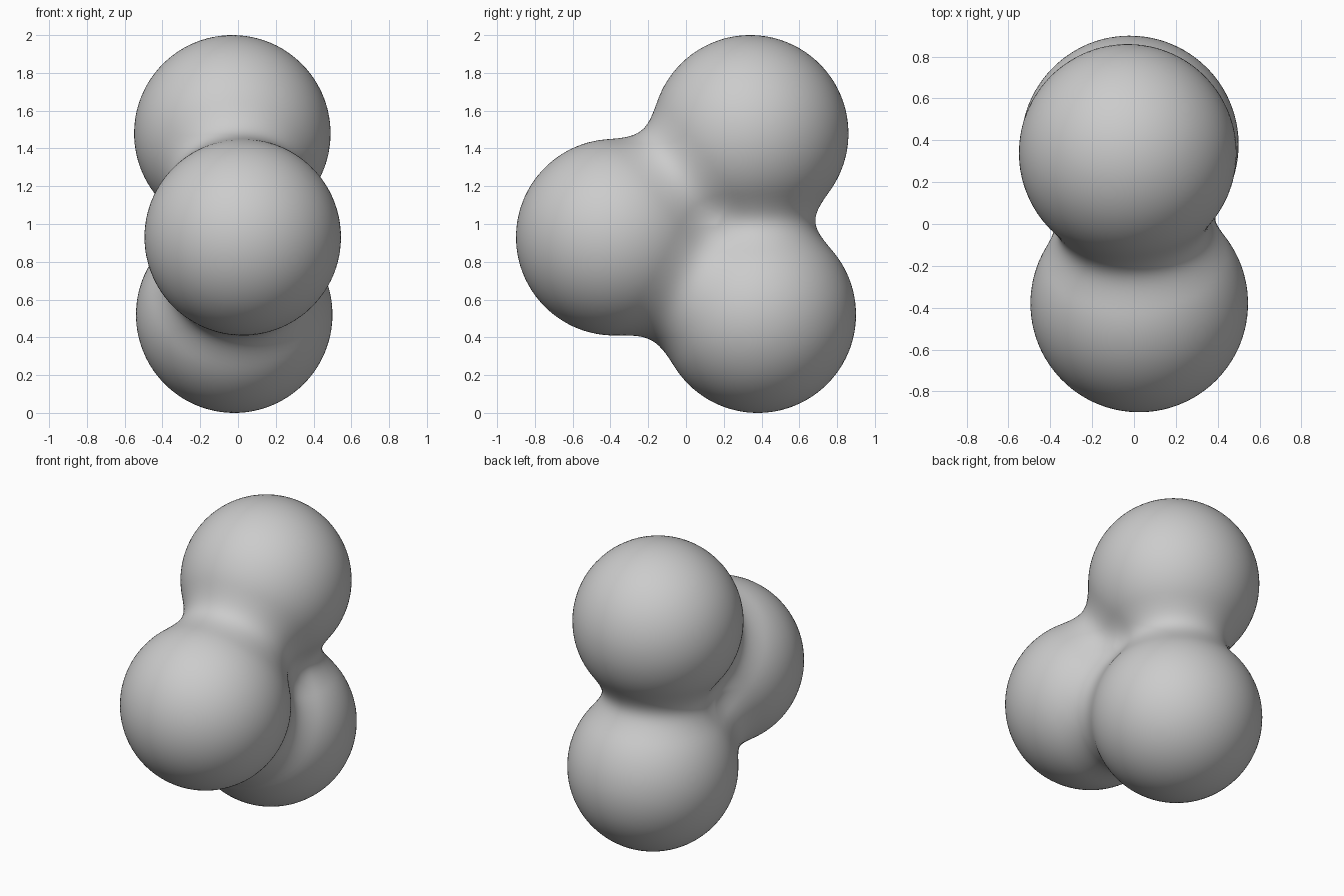
import bpy, bmesh
from mathutils import Vector

if "Cube" in bpy.data.objects:
    bpy.data.objects.remove(bpy.data.objects["Cube"])

# Three equal balls melted together: centres, radius and blend width
CENTRES = [Vector((-0.03, 0.34, 1.48)), Vector((0.025, -0.38, 0.93)),
           Vector((-0.02, 0.38, 0.52))]
RADIUS, BLEND = 0.52, 0.24
CORE = Vector((0, 0.11, 0.98))


def smooth_min(a, b):
    h = max(BLEND - abs(a - b), 0) / BLEND
    return min(a, b) - h * h * BLEND / 4


def distance(p):
    d = sorted((p - c).length - RADIUS for c in CENTRES)
    return smooth_min(smooth_min(d[0], d[1]), d[2])


# Shrink a fine icosphere onto the blended surface
bm = bmesh.new()
bmesh.ops.create_icosphere(bm, subdivisions=6, radius=1)
for v in bm.verts:
    ray = v.co.normalized()
    t = 1.6
    for _ in range(90):
        d = distance(CORE + ray * t)
        if abs(d) < 0.0003 or t < 0.05:
            break
        t -= d * 0.9
    v.co = CORE + ray * t

mesh = bpy.data.meshes.new("blended_balls")
bm.to_mesh(mesh)
bm.free()
body = bpy.data.objects.new("blended_balls", mesh)
bpy.context.collection.objects.link(body)

# Smooth, continuous shading
for f in mesh.polygons:
    f.use_smooth = True
